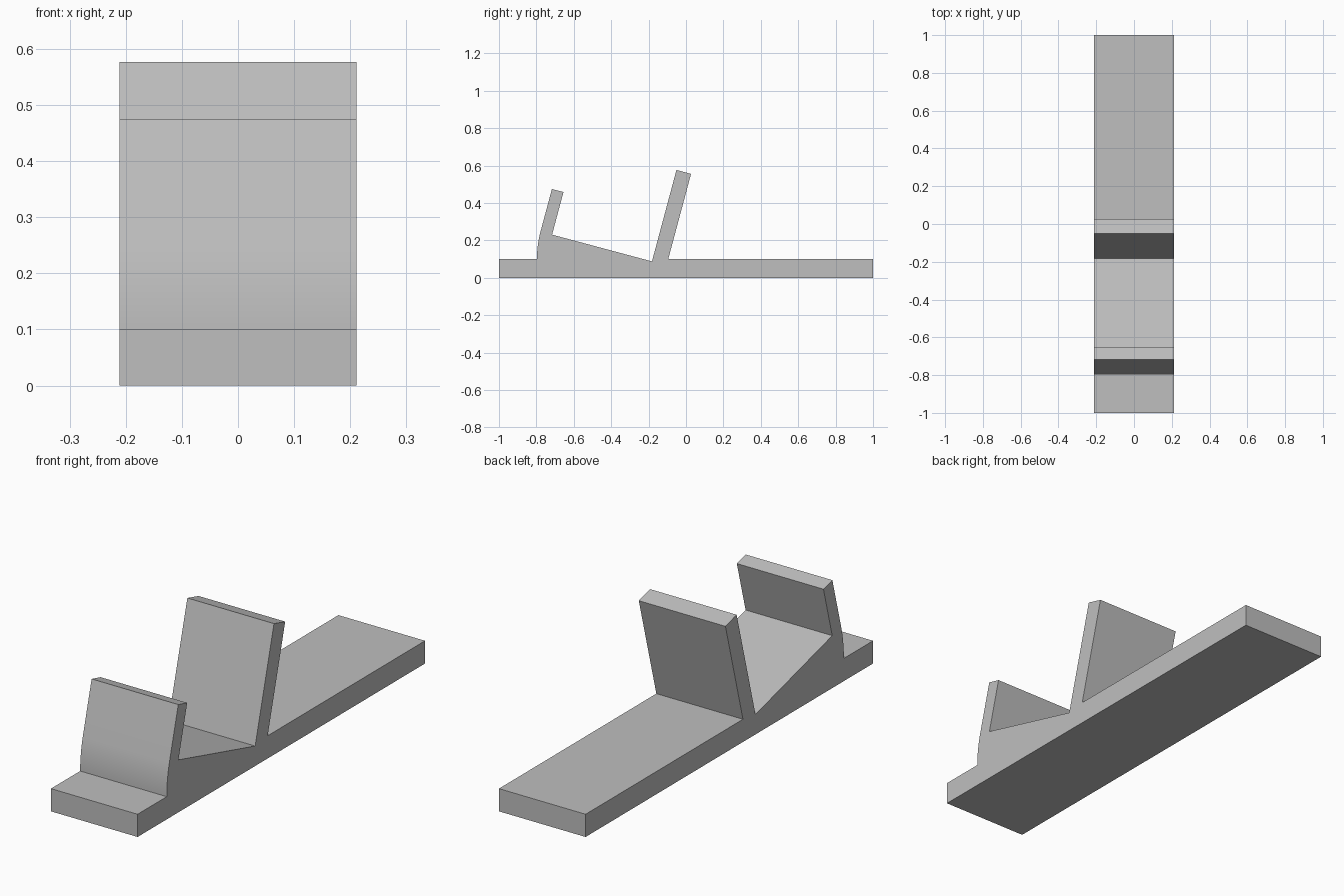
import bpy
import bmesh
import math

cube = bpy.data.objects.get("Cube")
if cube:
    bpy.data.objects.remove(cube, do_unlink=True)

HALF_WIDTH = 0.211
TILT = math.radians(15)

# Plain grey material
grey = bpy.data.materials.new("plain_grey")
grey.use_nodes = True
color = (0.52, 0.52, 0.52, 1.0)
grey.diffuse_color = color
grey.node_tree.nodes["Principled BSDF"].inputs["Base Color"].default_value = color

# Rounded front of the lip: vertical at the base, bending back to the tilt
radius, steps = 0.577, 10
lip_curve = []
for i in range(steps + 1):
    a = TILT * (1 - i / steps)
    lip_curve.append((-0.797 + radius * (1 - math.cos(a)), 0.1 + radius * math.sin(a)))

# Side profile (y, z): base, leaning back rest, sloped seat, front lip
profile = [
    (-1, 0), (1, 0), (1, 0.1),
    (-0.095, 0.1), (0.027, 0.556), (-0.051, 0.577), (-0.182, 0.088),
    (-0.716, 0.231), (-0.655, 0.459), (-0.717, 0.475),
] + lip_curve + [(-1, 0.1)]

# Extrude the profile across the width
bm = bmesh.new()
face = bm.faces.new([bm.verts.new((-HALF_WIDTH, y, z)) for y, z in profile])
extruded = bmesh.ops.extrude_face_region(bm, geom=[face])
moved = [v for v in extruded["geom"] if isinstance(v, bmesh.types.BMVert)]
bmesh.ops.translate(bm, verts=moved, vec=(2 * HALF_WIDTH, 0, 0))
bmesh.ops.recalc_face_normals(bm, faces=bm.faces)
mesh = bpy.data.meshes.new("stand")
bm.to_mesh(mesh)
bm.free()
mesh.materials.append(grey)

stand = bpy.data.objects.new("stand", mesh)
bpy.context.collection.objects.link(stand)
bpy.ops.object.select_all(action="DESELECT")
bpy.context.view_layer.objects.active = stand
stand.select_set(True)
bpy.ops.object.shade_smooth_by_angle(angle=math.radians(14))
